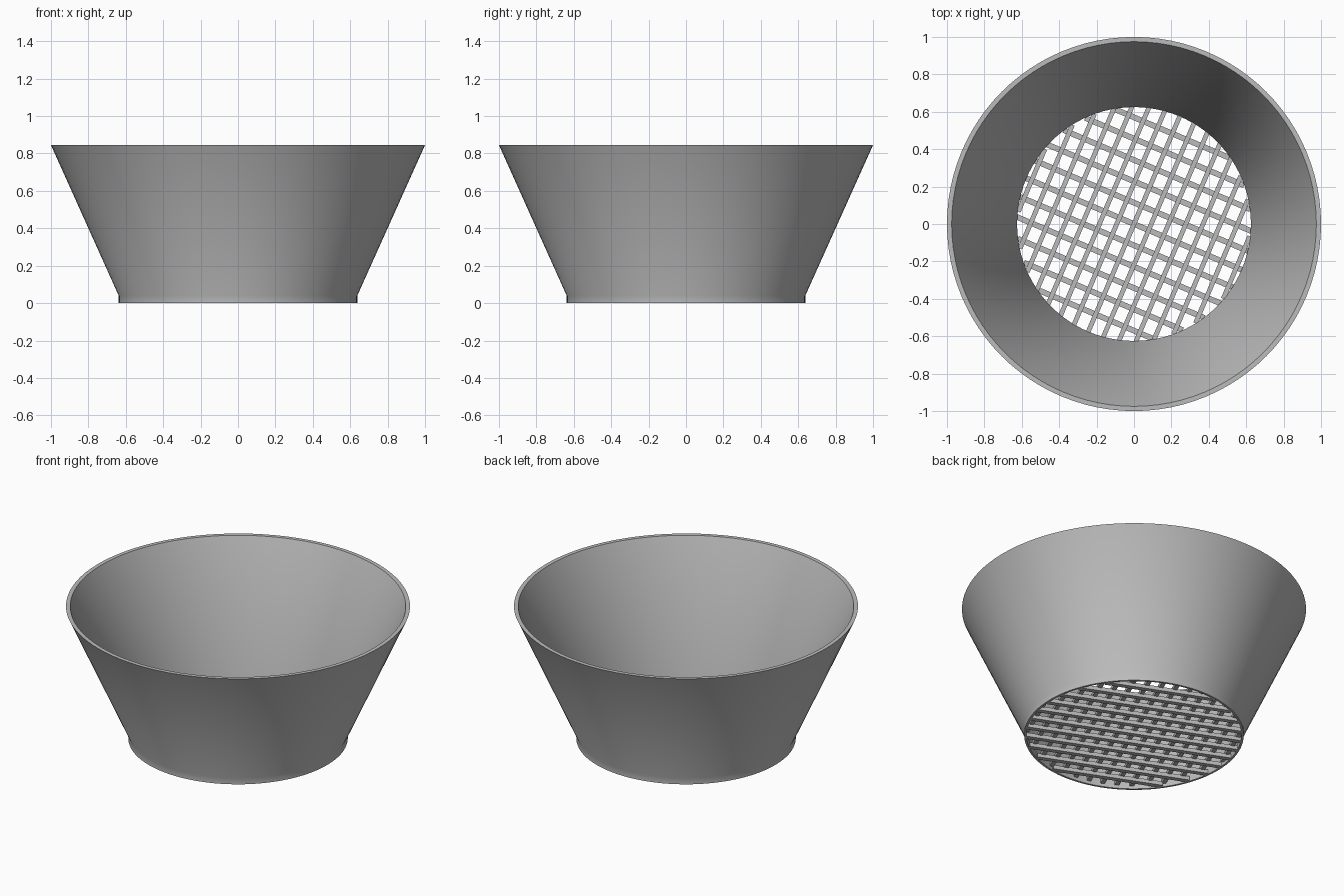
import bpy, bmesh, math
from mathutils import Matrix, Vector

if "Cube" in bpy.data.objects:
    bpy.data.objects.remove(bpy.data.objects["Cube"])

grey = bpy.data.materials.new("plain grey")
grey.diffuse_color = (0.5, 0.5, 0.5, 1)
grey.use_nodes = True
grey.node_tree.nodes["Principled BSDF"].inputs["Base Color"].default_value = grey.diffuse_color


def make_object(name, bm):
    bmesh.ops.recalc_face_normals(bm, faces=bm.faces)
    mesh = bpy.data.meshes.new(name)
    bm.to_mesh(mesh)
    bm.free()
    mesh.materials.append(grey)
    obj = bpy.data.objects.new(name, mesh)
    bpy.context.collection.objects.link(obj)
    return obj


# Flared wall with a short upright foot, spun from a closed (radius, z) section
section = [(0.638, 0), (0.638, 0.04), (1.0, 0.845), (0.975, 0.845),
           (0.625, 0.04), (0.625, 0)]
SIDES = 96
bm = bmesh.new()
rings = []
for i in range(SIDES):
    a = 2 * math.pi * i / SIDES
    rings.append([bm.verts.new((r * math.cos(a), r * math.sin(a), z)) for r, z in section])
for i in range(SIDES):
    a, b = rings[i], rings[(i + 1) % SIDES]
    for j in range(len(section)):
        k = (j + 1) % len(section)
        bm.faces.new((a[j], b[j], b[k], a[k]))
wall = make_object("flared_wall", bm)
bpy.context.view_layer.objects.active = wall
wall.select_set(True)
bpy.ops.object.shade_smooth_by_angle(angle=math.radians(35))


# One layer of parallel floor bars, each trimmed to the round opening
def bar_layer(name, degrees, spacing, width, z_low, z_high):
    bm = bmesh.new()
    turn = Matrix.Rotation(math.radians(degrees), 4, 'Z')
    count = int(0.61 / spacing)
    for n in range(-count, count + 1):
        offset = n * spacing
        half = math.sqrt(0.634 ** 2 - (abs(offset) + width / 2) ** 2)
        place = turn @ Matrix.Translation(Vector((0, offset, (z_low + z_high) / 2)))
        size = Matrix.Diagonal((2 * half, width, z_high - z_low, 1))
        bmesh.ops.create_cube(bm, size=1, matrix=place @ size)
    return make_object(name, bm)


bar_layer("lower_floor_bars", -23, 0.105, 0.03, 0.0, 0.025)
bar_layer("upper_floor_bars", 67, 0.085, 0.025, 0.02, 0.045)
